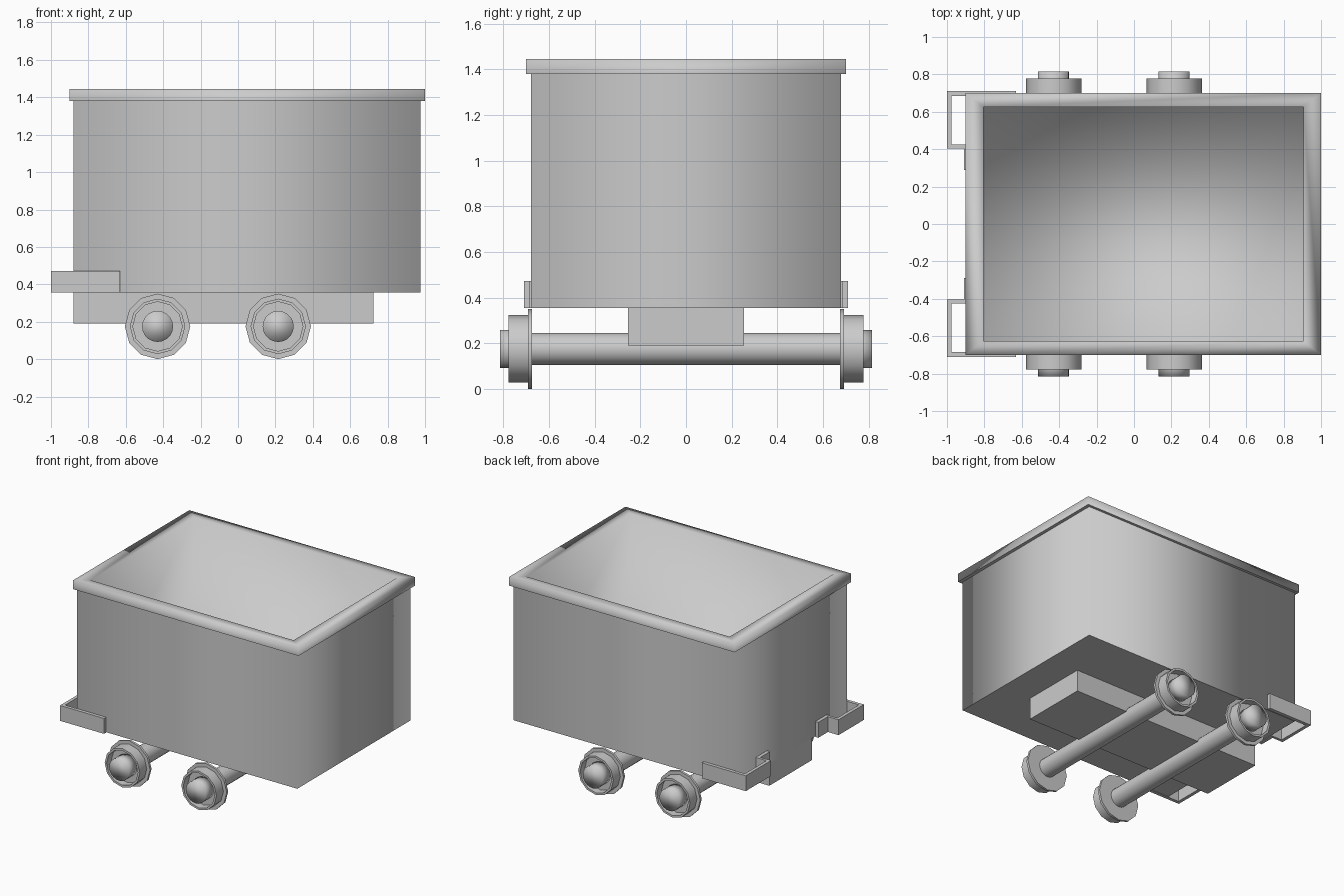
import bpy, bmesh, math

if "Cube" in bpy.data.objects:
    bpy.data.objects.remove(bpy.data.objects["Cube"])


def finish(bm, name, angle=None):
    """Turn a bmesh into a named object; angle sets smooth shading with sharp edges."""
    bmesh.ops.recalc_face_normals(bm, faces=bm.faces)
    me = bpy.data.meshes.new(name)
    bm.to_mesh(me)
    bm.free()
    if angle is not None:
        me.shade_smooth()
        me.set_sharp_from_angle(angle=math.radians(angle))
    ob = bpy.data.objects.new(name, me)
    bpy.context.collection.objects.link(ob)
    return ob


def loft(bm, rings):
    """Bridge successive rings of points and cap both ends."""
    loops = [[bm.verts.new(p) for p in ring] for ring in rings]
    n = len(loops[0])
    bands = []
    for a, b in zip(loops, loops[1:]):
        bands.append([bm.faces.new((a[i], a[(i + 1) % n], b[(i + 1) % n], b[i]))
                      for i in range(n)])
    caps = bm.faces.new(loops[0]), bm.faces.new(loops[-1])
    return bands, caps


def rect(x0, x1, y, z):
    return [(x0, -y, z), (x1, -y, z), (x1, y, z), (x0, y, z)]


def lathe(name, x, z, profile, sides, angle):
    """Revolve (radius, y) points around an axle line parallel to y."""
    bm = bmesh.new()
    rings = [[(x + r * math.cos(2 * math.pi * i / sides), y,
               z + r * math.sin(2 * math.pi * i / sides)) for i in range(sides)]
             for r, y in profile]
    loft(bm, rings)
    return finish(bm, name, angle)


# Open tub with a thick rim: outside, rim step, rim top, inside, floor
bm = bmesh.new()
bands, caps = loft(bm, [
    rect(-0.88, 0.975, 0.68, 0.355),
    rect(-0.88, 0.975, 0.68, 1.38),
    rect(-0.90, 1.00, 0.70, 1.38),
    rect(-0.90, 1.00, 0.70, 1.445),
    rect(-0.805, 0.905, 0.625, 1.445),
    rect(-0.805, 0.905, 0.625, 0.43)])
for f in bm.faces:
    f.smooth = True
for f in [caps[0]] + bands[1]:
    f.smooth = False
finish(bm, "tub")

# Chassis beam under the tub
bm = bmesh.new()
loft(bm, [rect(-0.88, 0.725, 0.255, 0.19), rect(-0.88, 0.725, 0.255, 0.36)])
finish(bm, "chassis")

# Axles, wheels and hubs
AXLE_Z = 0.175
for label, x in (("rear", -0.43), ("front", 0.215)):
    lathe(label + "_axle", x, AXLE_Z, [(0.07, -0.69), (0.07, 0.69)], 20, 40)
    for side, s in (("right", -1), ("left", 1)):
        lathe(f"{label}_{side}_wheel", x, AXLE_Z,
              [(0.175, s * 0.675), (0.175, s * 0.693), (0.148, s * 0.693),
               (0.148, s * 0.777), (0.132, s * 0.777), (0.132, s * 0.72)], 12, 40)
        lathe(f"{label}_{side}_hub", x, AXLE_Z,
              [(0.083, s * 0.715), (0.083, s * 0.815)], 20, 100)

# Stepped corner brackets: a thin strip following a path around the corner
outer = [(-0.63, 0.71), (-1.0, 0.71), (-1.0, 0.405), (-0.91, 0.405), (-0.91, 0.29)]
inner = [(-0.63, 0.685), (-0.975, 0.685), (-0.975, 0.425), (-0.885, 0.425), (-0.885, 0.29)]
for side, s in (("right", -1), ("left", 1)):
    bm = bmesh.new()
    rings = [[(ox, s * oy, 0.355), (ix, s * iy, 0.355), (ix, s * iy, 0.472), (ox, s * oy, 0.472)]
             for (ox, oy), (ix, iy) in zip(outer, inner)]
    loft(bm, rings)
    finish(bm, side + "_corner_bracket")
